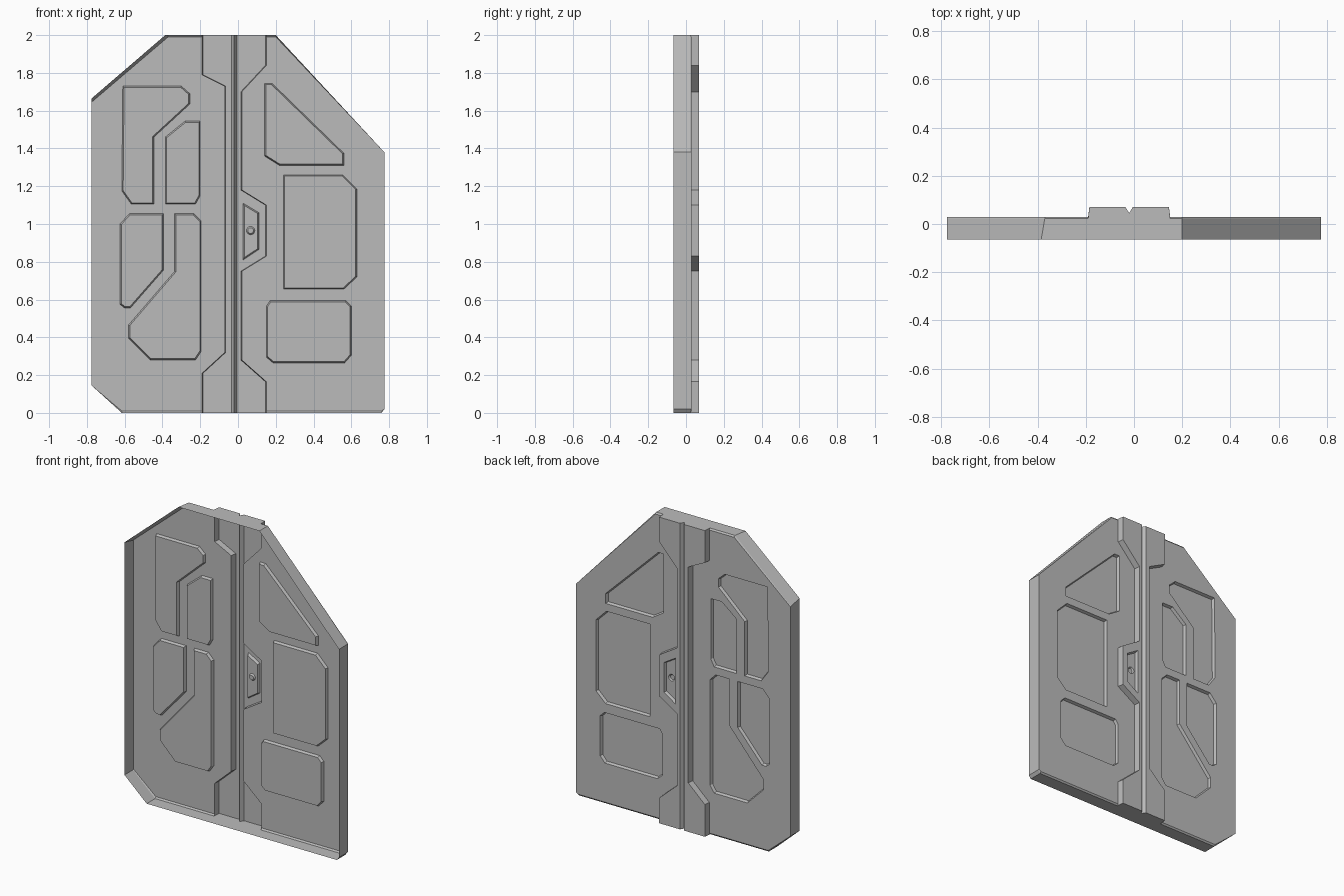
import bpy, bmesh, math
from mathutils import Vector

cube = bpy.data.objects.get("Cube")
if cube:
    bpy.data.objects.remove(cube, do_unlink=True)

FRONT, RIM, SKIN, SPINE, GROOVE = -0.065, 0.022, 0.03, 0.07, 0.045
TOP, LIP, DEPTH, TAPER = 2.0, 0.01, 0.018, 0.007

metal = bpy.data.materials.new("grey_metal")
metal.use_nodes = True
metal.diffuse_color = (0.5, 0.5, 0.5, 1)
metal.node_tree.nodes["Principled BSDF"].inputs["Base Color"].default_value = metal.diffuse_color


def ring(bm, pts, y):
    return [bm.verts.new((x, y, z)) for x, z in pts]


def bridge(bm, a, b, closed=True):
    n = len(a)
    for i in range(n if closed else n - 1):
        j = (i + 1) % n
        bm.faces.new((a[i], a[j], b[j], b[i]))


def fill(bm, *loops):
    """Flat sheet bounded by the first loop, with the others as holes."""
    edges = []
    for loop in loops:
        for i, v in enumerate(loop):
            pair = (v, loop[(i + 1) % len(loop)])
            edges.append(bm.edges.get(pair) or bm.edges.new(pair))
    bmesh.ops.triangle_fill(bm, edges=edges, use_beauty=True, normal=(0, 1, 0))


def inset(pts, d):
    """Mitred inward offset of a polygon."""
    n = len(pts)
    p = [Vector(q) for q in pts]
    area = sum(p[i].x * p[(i + 1) % n].y - p[(i + 1) % n].x * p[i].y for i in range(n))
    s = math.copysign(d, area)
    out = []
    for i in range(n):
        a = (p[i] - p[i - 1]).normalized()
        b = (p[(i + 1) % n] - p[i]).normalized()
        na, nb = Vector((-a.y, a.x)), Vector((-b.y, b.x))
        out.append(tuple(p[i] + (na + nb) * (s / (1 + na.dot(nb)))))
    return out


def dent(bm, pts, y, depth=DEPTH, floor_hole=None):
    """Tapered recess; returns its opening loop."""
    mouth = ring(bm, pts, y)
    floor = ring(bm, inset(pts, TAPER), y - depth)
    bridge(bm, mouth, floor)
    fill(bm, floor, *([floor_hole] if floor_hole else []))
    return mouth


def finish(bm, name, face_back=True):
    bmesh.ops.recalc_face_normals(bm, faces=bm.faces)
    if face_back and sum(f.normal.y * f.calc_area() for f in bm.faces) < 0:
        bmesh.ops.reverse_faces(bm, faces=bm.faces)
    mesh = bpy.data.meshes.new(name)
    bm.to_mesh(mesh)
    bm.free()
    mesh.materials.append(metal)
    obj = bpy.data.objects.new(name, mesh)
    bpy.context.collection.objects.link(obj)


def lipped(pts):
    return [(x, min(max(z, LIP), TOP - LIP)) for x, z in pts]


# Outer outlines, each starting and ending at the spine
right_front = [(-.19, 0), (-.615, 0), (-.775, .145), (-.775, 1.665), (-.385, TOP), (-.19, TOP)]
right_rim = right_front[:3] + [(-.775, 1.645), (-.37, TOP), (-.19, TOP)]
left_rim = [(.15, TOP), (.2, TOP), (.775, 1.38), (.775, .02), (.76, 0), (.15, 0)]

# Spine edges, from top to bottom
right_edge = [(-.19, TOP), (-.19, 1.79), (-.07, 1.73), (-.07, .32), (-.19, .21), (-.19, 0)]
left_edge = [(.15, TOP), (.15, 1.84), (.02, 1.7), (.02, 1.18), (.15, 1.1),
             (.15, .83), (.02, .75), (.02, .28), (.15, .165), (.15, 0)]

# Recessed fields
upper_hook = [(-.61, 1.73), (-.3, 1.73), (-.255, 1.69), (-.255, 1.635),
              (-.445, 1.46), (-.445, 1.105), (-.565, 1.105), (-.615, 1.175)]
upper_slot = [(-.28, 1.545), (-.2, 1.545), (-.2, 1.15), (-.225, 1.105), (-.385, 1.105), (-.385, 1.46)]
lower_wedge = [(-.575, 1.055), (-.395, 1.055), (-.395, .755), (-.57, .555),
               (-.6, .555), (-.625, .575), (-.625, 1)]
lower_boot = [(-.335, 1.055), (-.235, 1.055), (-.195, 1.015), (-.195, .325), (-.225, .28),
              (-.465, .28), (-.58, .395), (-.58, .465), (-.335, .75)]
triangle = [(.14, 1.745), (.18, 1.745), (.56, 1.375), (.56, 1.31), (.22, 1.31), (.14, 1.36)]
big_field = [(.24, 1.26), (.555, 1.26), (.63, 1.185), (.63, .72), (.56, .655), (.24, .655)]
small_field = [(.17, .595), (.57, .595), (.6, .565), (.6, .305),
               (.565, .265), (.185, .265), (.15, .295), (.15, .565)]
latch = [(.027, 1.11), (.11, 1.06), (.11, .865), (.027, .81)]

# Open-fronted rim wall around the whole door
bm = bmesh.new()
bridge(bm, ring(bm, right_front + left_rim, FRONT), ring(bm, right_rim + left_rim, RIM))
finish(bm, "rim_wall", False)


def door_skin(name, rim, edge, fields):
    """Back sheet of one leaf with its chamfered lip and recesses."""
    bm = bmesh.new()
    back = ring(bm, lipped(rim), SKIN)
    bridge(bm, ring(bm, rim, RIM), back, False)
    inner = edge[1:-1] if edge[0] == rim[-1] else edge[-2:0:-1]
    fill(bm, back + ring(bm, inner, SKIN), *[dent(bm, f, SKIN) for f in fields])
    finish(bm, name)


door_skin("right_door_skin", right_rim, right_edge, [upper_hook, upper_slot, lower_wedge, lower_boot])
door_skin("left_door_skin", left_rim, left_edge, [triangle, big_field, small_field])


def spine_half(name, edge, side, with_latch=False):
    """Raised strip beside the seam, with side wall, groove slope and end caps."""
    bm = bmesh.new()
    crest_pts = [(x - side * .005, z) for x, z in edge]
    base, crest = ring(bm, lipped(edge), SKIN), ring(bm, crest_pts, SPINE)
    bridge(bm, base, crest, False)
    seam = -.02
    lip = ring(bm, [(seam + side * .015, 0), (seam + side * .015, TOP)], SPINE)
    bed = ring(bm, [(seam, 0), (seam, TOP)], GROOVE)
    bridge(bm, lip, bed, False)
    holes = []
    if with_latch:
        # Latch pocket with a round keyhole in its floor
        circle = [(.067 + .022 * math.cos(t * math.tau / 20),
                   .965 + .022 * math.sin(t * math.tau / 20)) for t in range(20)]
        keyhole = dent(bm, circle, SPINE - DEPTH, DEPTH / 2)
        holes = [dent(bm, latch, SPINE, DEPTH, keyhole)]
    fill(bm, crest + lip, *holes)
    # End caps closing the strip down to the rim
    for i, k in ((0, 1), (-1, 0)):
        foot = ring(bm, [edge[i], (seam, edge[i][1])], RIM)
        bm.faces.new((foot[0], crest[i], lip[k], bed[k], foot[1]))
        bm.faces.new((foot[0], base[i], crest[i]))
    finish(bm, name)


spine_half("right_spine", right_edge, -1)
spine_half("left_spine", left_edge, 1, True)
